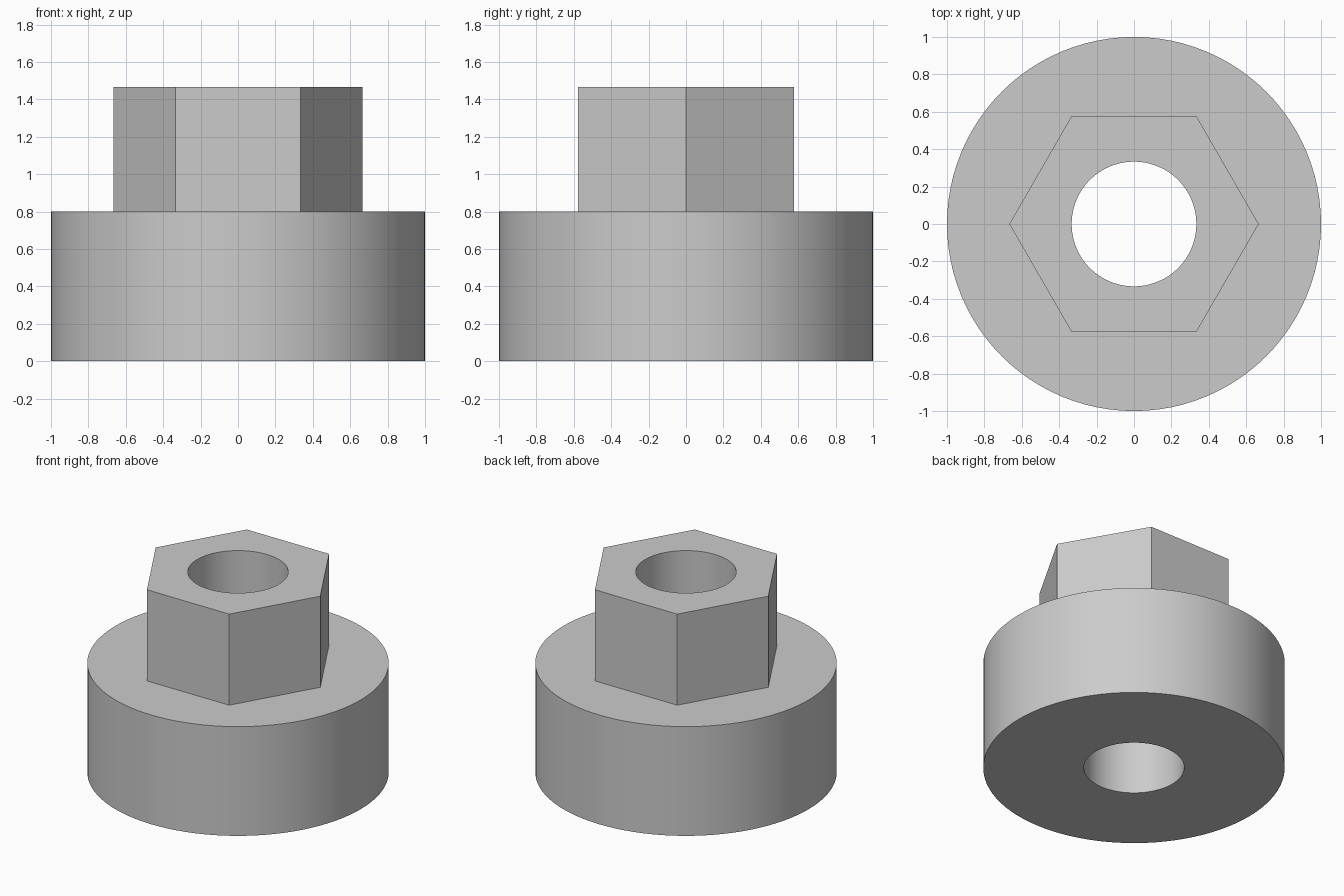
import bpy
import bmesh
from math import cos, sin, pi

cube = bpy.data.objects.get("Cube")
if cube:
    bpy.data.objects.remove(cube, do_unlink=True)

SEGMENTS = 96          # divisible by six, so the hexagon corners are exact
BORE = 1 / 3
HEX_CORNER = 2 / 3
FLANGE = 1.0
FLANGE_TOP = 0.8
HEX_TOP = 1.467


def round_radius(radius):
    return lambda angle: radius


def hex_radius(corner):
    # Distance from the centre to a hexagon with corners on the x axis
    return lambda angle: corner * cos(pi / 6) / cos(angle % (pi / 3) - pi / 6)


def make_material(name, rgb):
    mat = bpy.data.materials.new(name)
    mat.use_nodes = True
    color = (*rgb, 1.0)
    mat.diffuse_color = color
    mat.node_tree.nodes["Principled BSDF"].inputs["Base Color"].default_value = color
    return mat


def add_ring(bm, radius_at, z):
    ring = []
    for i in range(SEGMENTS):
        a = 2 * pi * i / SEGMENTS
        r = radius_at(a)
        ring.append(bm.verts.new((r * cos(a), r * sin(a), z)))
    return ring


# Closed section: bore, flange, hexagonal boss and back down the bore
section = [
    (round_radius(BORE), 0),
    (round_radius(FLANGE), 0),
    (round_radius(FLANGE), FLANGE_TOP),
    (hex_radius(HEX_CORNER), FLANGE_TOP),
    (hex_radius(HEX_CORNER), HEX_TOP),
    (round_radius(BORE), HEX_TOP),
]

bm = bmesh.new()
rings = [add_ring(bm, radius_at, z) for radius_at, z in section]
for k, lower in enumerate(rings):
    upper = rings[(k + 1) % len(rings)]
    for i in range(SEGMENTS):
        j = (i + 1) % SEGMENTS
        bm.faces.new((lower[i], lower[j], upper[j], upper[i]))
bmesh.ops.recalc_face_normals(bm, faces=bm.faces)

mesh = bpy.data.meshes.new("hex_flange_bushing")
bm.to_mesh(mesh)
bm.free()
mesh.materials.append(make_material("light grey", (0.6, 0.6, 0.6)))

bushing = bpy.data.objects.new("hex_flange_bushing", mesh)
bpy.context.collection.objects.link(bushing)

# Smooth round walls, crisp rims and hexagon corners
bpy.ops.object.select_all(action="DESELECT")
bushing.select_set(True)
bpy.context.view_layer.objects.active = bushing
bpy.ops.object.shade_smooth_by_angle(angle=pi / 6)
